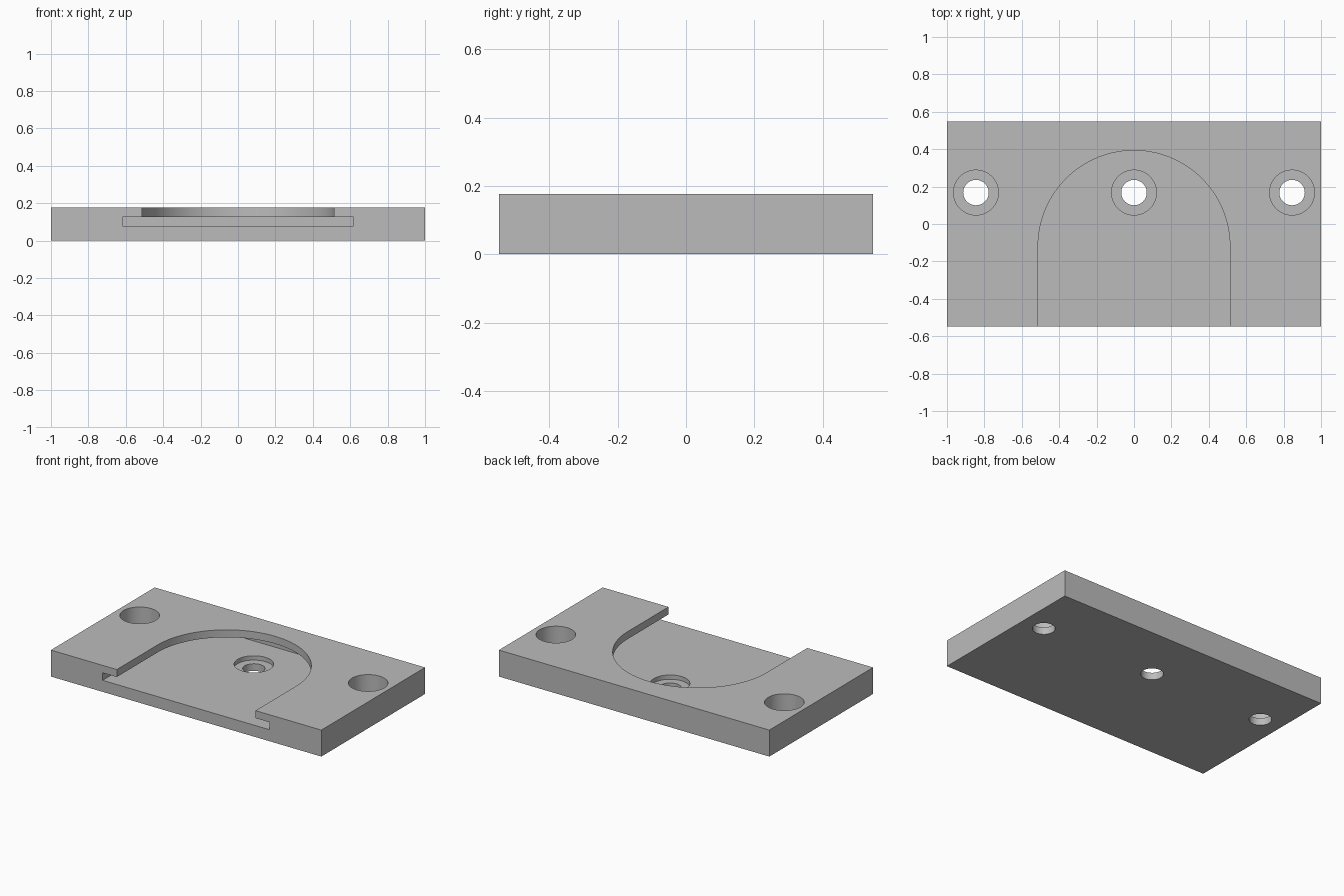
import bpy
import math

default = bpy.data.objects.get("Cube")
if default:
    bpy.data.objects.remove(default, do_unlink=True)

HALF_DEPTH, HEIGHT = 0.548, 0.177
SLOT_FLOOR, SLOT_ROOF, SLOT_BACK = 0.077, 0.127, 0.44
ARCH_R, ARCH_Y = 0.513, -0.12
HOLE_X, HOLE_Y = 0.845, 0.168

grey = bpy.data.materials.new("plain grey")
grey.use_nodes = True
colour = (0.5, 0.5, 0.5, 1)
grey.diffuse_color = colour
grey.node_tree.nodes["Principled BSDF"].inputs["Base Color"].default_value = colour


def prism(name, outline, z0, z1):
    """Extrude a counter-clockwise outline from z0 to z1."""
    n = len(outline)
    verts = [(x, y, z) for z in (z0, z1) for x, y in outline]
    faces = [list(reversed(range(n))), list(range(n, 2 * n))]
    faces += [[i, (i + 1) % n, (i + 1) % n + n, i + n] for i in range(n)]
    mesh = bpy.data.meshes.new(name)
    mesh.from_pydata(verts, [], faces)
    mesh.materials.append(grey)
    obj = bpy.data.objects.new(name, mesh)
    bpy.context.collection.objects.link(obj)
    return obj


def rectangle(half_width, y0, y1):
    return [(-half_width, y0), (half_width, y0), (half_width, y1), (-half_width, y1)]


def arc(cx, cy, r, sweep, steps):
    return [(cx + r * math.cos(sweep * i / steps), cy + r * math.sin(sweep * i / steps))
            for i in range(steps)]


def cut(target, cutter):
    """Subtract the cutter, bake the result and discard the cutter."""
    cutter.hide_render = True
    mod = target.modifiers.new("cut", "BOOLEAN")
    mod.operation = "DIFFERENCE"
    mod.solver = "EXACT"
    mod.object = cutter
    bpy.context.view_layer.objects.active = target
    bpy.ops.object.modifier_apply(modifier=mod.name)
    bpy.data.objects.remove(cutter, do_unlink=True)


# Solid plate
plate = prism("mounting_plate", rectangle(1, -HALF_DEPTH, HALF_DEPTH), 0, HEIGHT)

# Wide undercut slot, open at the front
cut(plate, prism("slot_cutter", rectangle(0.618, -1, SLOT_BACK), SLOT_FLOOR, SLOT_ROOF))

# Arched opening above the slot
arch = arc(0, ARCH_Y, ARCH_R, math.pi, 64) + [(-ARCH_R, ARCH_Y), (-ARCH_R, -1), (ARCH_R, -1)]
cut(plate, prism("arch_cutter", arch, 0.1, 0.3))

# Three counterbored screw holes
for x in (-HOLE_X, 0, HOLE_X):
    cut(plate, prism("bore_cutter", arc(x, HOLE_Y, 0.12, math.tau, 64), 0.048, 0.3))
    cut(plate, prism("hole_cutter", arc(x, HOLE_Y, 0.068, math.tau, 48), -0.1, 0.3))

# Smooth the round walls, keep the machined edges sharp
bpy.ops.object.select_all(action="DESELECT")
plate.select_set(True)
bpy.context.view_layer.objects.active = plate
bpy.ops.object.shade_smooth_by_angle(angle=math.radians(30))
